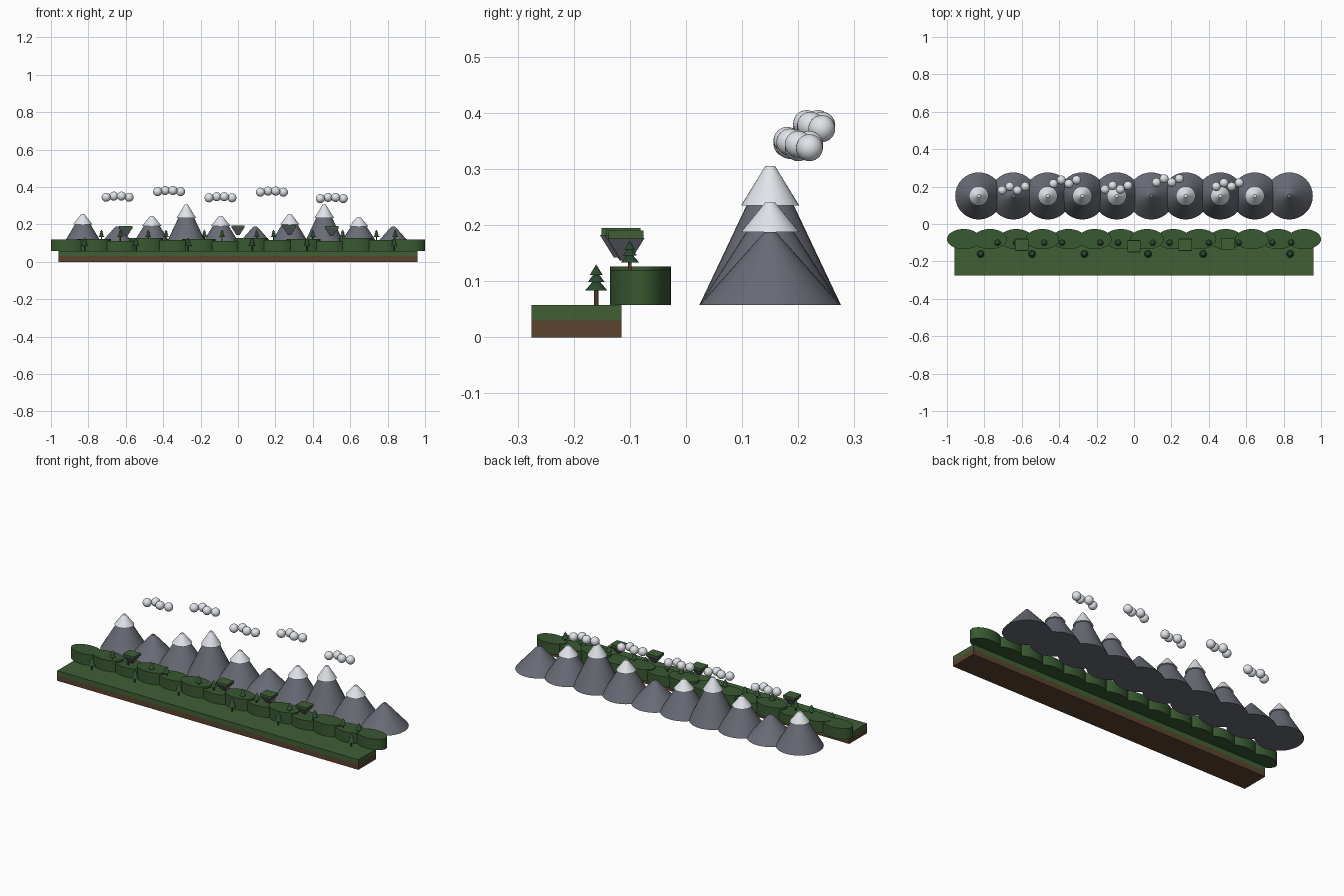
import bpy
from math import pi, radians

if "Cube" in bpy.data.objects:
    bpy.data.objects.remove(bpy.data.objects["Cube"])


def mat(name, rgb):
    m = bpy.data.materials.new(name)
    m.diffuse_color = (*rgb, 1)
    m.use_nodes = True
    m.node_tree.nodes["Principled BSDF"].inputs["Base Color"].default_value = m.diffuse_color
    return m


EARTH = mat("earth", (0.105, 0.056, 0.028))
GRASS = mat("grass", (0.05, 0.115, 0.036))
HILL = mat("hill_green", (0.04, 0.10, 0.03))
PINE = mat("pine_green", (0.025, 0.075, 0.03))
BARK = mat("bark", (0.08, 0.04, 0.02))
ROCK = mat("rock", (0.14, 0.15, 0.18))
SNOW = mat("snow", (0.75, 0.78, 0.82))


def finish(name, material, smooth=True):
    ob = bpy.context.object
    ob.name = name
    ob.data.materials.append(material)
    if smooth:
        bpy.ops.object.shade_smooth_by_angle(angle=radians(40))
    return ob


def box(name, x0, x1, y0, y1, z0, z1, material):
    bpy.ops.mesh.primitive_cube_add(size=1, location=((x0 + x1) / 2, (y0 + y1) / 2, (z0 + z1) / 2))
    bpy.context.object.scale = (x1 - x0, y1 - y0, z1 - z0)
    return finish(name, material, False)


def cone(name, x, y, z0, z1, r0, r1, material, sides=32, rot=0):
    bpy.ops.mesh.primitive_cone_add(vertices=sides, radius1=r0, radius2=r1, depth=z1 - z0,
                                    location=(x, y, (z0 + z1) / 2), rotation=(0, 0, rot))
    return finish(name, material, sides > 8)


def pine(x, y, z, h):
    cone("pine_trunk", x, y, z, z + 0.42 * h, 0.055 * h, 0.055 * h, BARK, 12)
    for a, b, r in ((0.36, 0.68, 0.27), (0.56, 0.85, 0.21), (0.74, 1.0, 0.16)):
        cone("pine_foliage", x, y, z + a * h, z + b * h, r * h, 0, PINE, 16)


# Ground slab
box("earth_layer", -0.96, 0.96, -0.275, -0.115, 0, 0.03, EARTH)
box("grass_layer", -0.96, 0.96, -0.275, -0.115, 0.03, 0.058, GRASS)

# Row of flat-topped oval hills
N = 14
hill_tops = (0.117, 0.122, 0.112, 0.126)
for i in range(N):
    x = -0.91 + 1.82 * i / (N - 1)
    top = hill_tops[i % 4] if 0 < i < N - 1 else 0.12
    hill = cone("hill", x, -0.081, 0.058, top, 1, 1, HILL, 32)
    hill.scale = (0.09, 0.054, 1)
    for p in hill.data.polygons:
        p.use_smooth = True

# Mountains with snow caps on the taller ones
peaks = (0.255, 0.19, 0.245, 0.305, 0.245, 0.19, 0.255, 0.305, 0.24, 0.19)
for i, top in enumerate(peaks):
    x = -0.83 + 1.66 * i / 9
    cone("mountain", x, 0.15, 0.058, top - 0.002, 0.126, 0.01, ROCK)
    if top > 0.2:
        h = (top - 0.058) * 0.285
        cone("snow_cap", x, 0.15, top - h, top, 0.052, 0.009, SNOW)

# Clouds, four puffs each
clouds = ((-0.705, 0.18, 0.345), (-0.43, 0.215, 0.375), (-0.155, 0.185, 0.342),
          (0.12, 0.222, 0.372), (0.44, 0.2, 0.338))
for cx, cy, cz in clouds:
    for k in range(4):
        bpy.ops.mesh.primitive_uv_sphere_add(segments=24, ring_count=16, radius=0.024,
            location=(cx + 0.041 * k, cy + 0.02 * (k % 2), cz + (0.006 if k in (1, 2) else 0)))
        finish("cloud_puff", SNOW)

# Pines on the grass and on the hills
for x in (-0.82, -0.545, -0.265, 0.075, 0.37, 0.835):
    pine(x, -0.16, 0.058, 0.072)
for x in (-0.73, -0.63, -0.48, -0.385, -0.18, -0.085, 0.1, 0.19, 0.4, 0.56, 0.74, 0.84):
    pine(x, -0.1, 0.112, 0.06)

# Small floating islands
for x, y, z in ((-0.6, -0.11, 0.19), (0, -0.12, 0.195), (0.275, -0.112, 0.195), (0.5, -0.107, 0.19)):
    cone("island_rock", x, y, z - 0.053, z - 0.013, 0.012, 0.047, ROCK, 4, pi / 4)
    box("island_grass", x - 0.036, x + 0.036, y - 0.031, y + 0.031, z - 0.014, z, GRASS)
